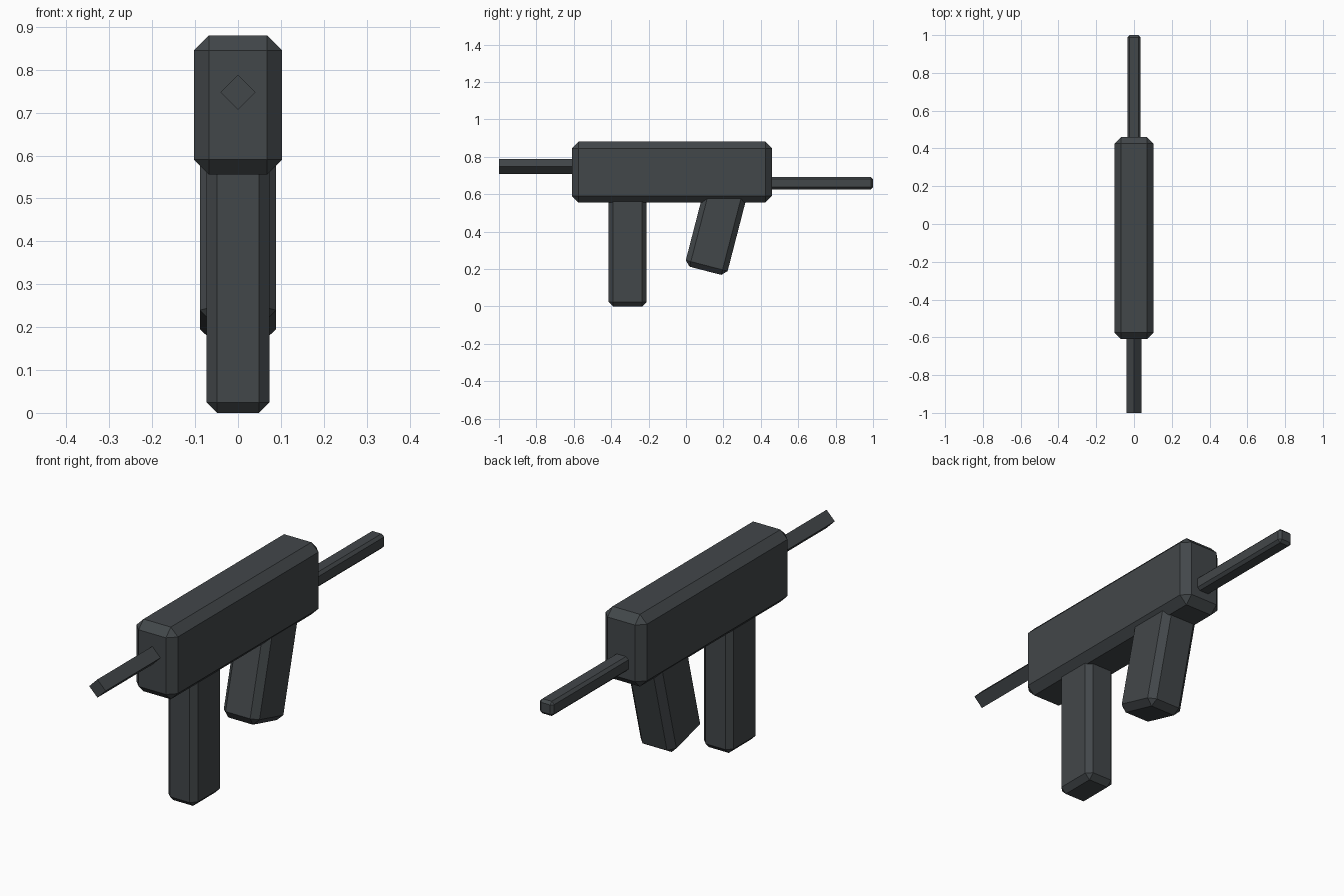
import bpy
import math

default = bpy.data.objects.get("Cube")
if default:
    bpy.data.objects.remove(default, do_unlink=True)

# Single gunmetal colour
metal = bpy.data.materials.new("dark gunmetal")
metal.use_nodes = True
colour = (0.055, 0.063, 0.068, 1)
metal.diffuse_color = colour
metal.node_tree.nodes["Principled BSDF"].inputs["Base Color"].default_value = colour


def chamfered_box(name, centre, size, chamfer, tilt=0):
    """Box with single-segment chamfers, tilted about the x axis."""
    bpy.ops.mesh.primitive_cube_add(size=1, location=centre)
    box = bpy.context.object
    box.name = name
    for v in box.data.vertices:
        v.co = [c * s for c, s in zip(v.co, size)]
    box.rotation_euler.x = math.radians(tilt)
    bevel = box.modifiers.new("Chamfer", "BEVEL")
    bevel.width = chamfer
    bevel.segments = 1
    bevel.limit_method = "NONE"
    box.data.materials.append(metal)
    return box


# Main housing
chamfered_box("receiver", (0, -0.075, 0.718), (0.206, 1.07, 0.325), 0.035)

# Straight magazine and raked grip, both sunk into the housing
chamfered_box("magazine", (0, -0.312, 0.32), (0.146, 0.204, 0.64), 0.024)
chamfered_box("grip", (0, 0.162, 0.416), (0.178, 0.231, 0.466), 0.028, -14.5)

# Rear bar
chamfered_box("stock", (0, 0.7, 0.659), (0.07, 0.6, 0.066), 0.012)

# Four-sided barrel with its corners up, down, left and right
bpy.ops.mesh.primitive_cylinder_add(vertices=4, radius=0.041, depth=0.5,
                                    location=(0, -0.75, 0.748),
                                    rotation=(math.pi / 2, 0, 0))
barrel = bpy.context.object
barrel.name = "barrel"
barrel.data.materials.append(metal)
